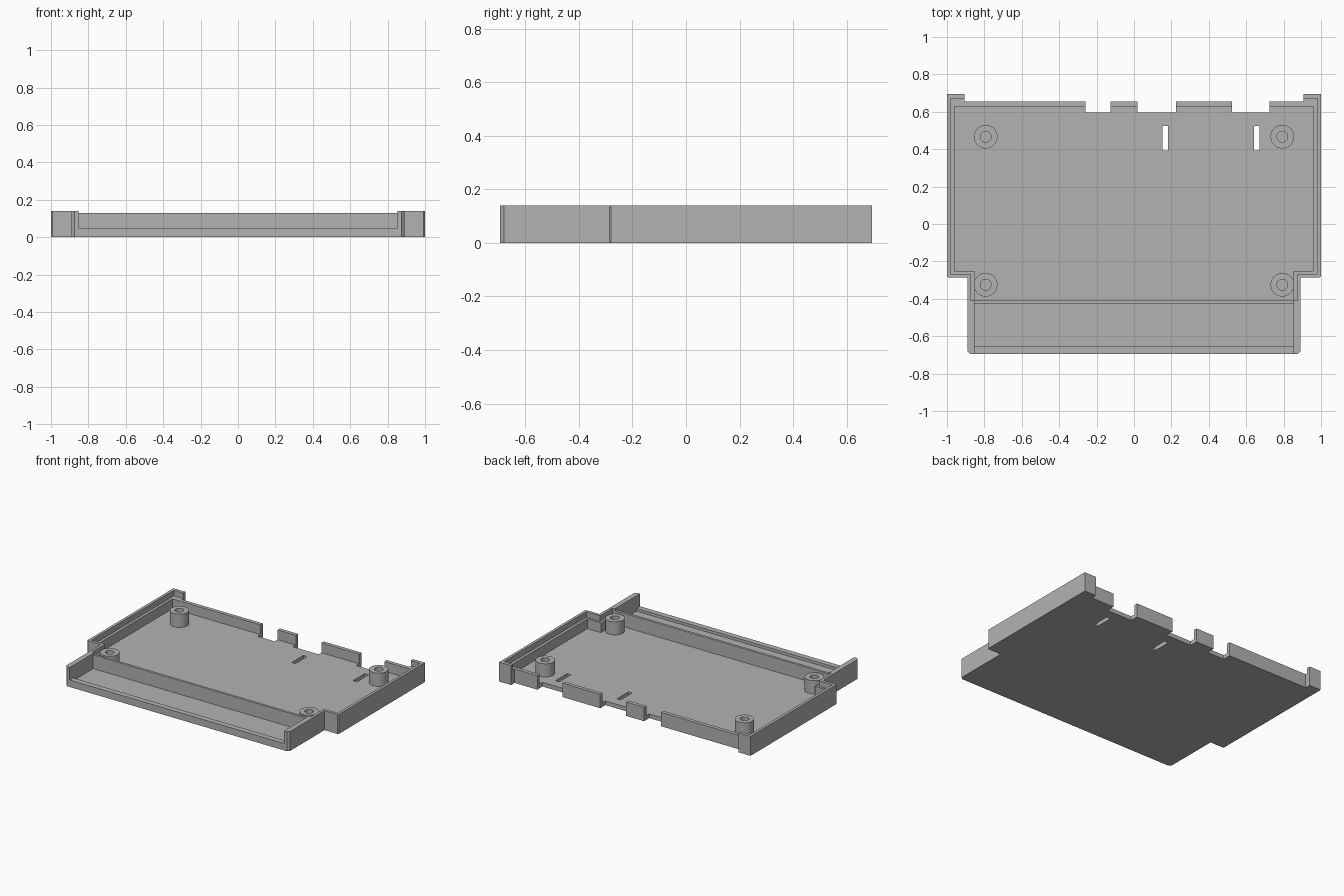
import bpy, bmesh, math

old = bpy.data.objects.get("Cube")
if old:
    bpy.data.objects.remove(old)

grey = bpy.data.materials.new("plain_grey")
grey.use_nodes = True
color = (0.45, 0.45, 0.45, 1)
grey.diffuse_color = color
grey.node_tree.nodes["Principled BSDF"].inputs["Base Color"].default_value = color


def prism(name, points, z0, z1):
    """Extrude a flat outline from z0 up to z1."""
    bm = bmesh.new()
    face = bm.faces.new([bm.verts.new((x, y, z0)) for x, y in points])
    out = bmesh.ops.extrude_face_region(bm, geom=[face])
    for v in out["geom"]:
        if isinstance(v, bmesh.types.BMVert):
            v.co.z = z1
    bmesh.ops.recalc_face_normals(bm, faces=bm.faces)
    mesh = bpy.data.meshes.new(name)
    bm.to_mesh(mesh)
    bm.free()
    mesh.materials.append(grey)
    obj = bpy.data.objects.new(name, mesh)
    bpy.context.collection.objects.link(obj)
    return obj


def mirrored(half):
    return half + [(-x, y) for x, y in reversed(half)]


def rect(x0, x1, y0, y1):
    return [(x0, y0), (x1, y0), (x1, y1), (x0, y1)]


def circle(x, y, r, n=40):
    return [(x + r * math.cos(i * math.tau / n), y + r * math.sin(i * math.tau / n))
            for i in range(n)]


def cut(obj, points, z0, z1):
    """Subtract an extruded outline from a part."""
    cutter = prism("cutter", points, z0, z1)
    mod = obj.modifiers.new("cut", "BOOLEAN")
    mod.operation = "DIFFERENCE"
    mod.solver = "EXACT"
    mod.object = cutter
    bpy.context.view_layer.objects.active = obj
    bpy.ops.object.modifier_apply(modifier=mod.name)
    bpy.data.objects.remove(cutter)


FLOOR, LEDGE, TOP, ABOVE = 0.03, 0.10, 0.14, 0.3

# Stepped tray body with softened front corners
tray = prism("tray", mirrored([
    (0.906, 0.655), (0.906, 0.695), (1, 0.695), (1, -0.28), (0.993, -0.287),
    (0.89, -0.287), (0.89, -0.68), (0.875, -0.695)]), 0, TOP)

# Main pocket, then the wider lip recess that also lowers the back wall
cut(tray, mirrored([(0.96, 0.628), (0.96, -0.25), (0.853, -0.25), (0.853, -0.41)]),
    FLOOR, ABOVE)
cut(tray, mirrored([(0.906, 0.75), (0.906, 0.67), (0.98, 0.67), (0.98, -0.266),
                    (0.871, -0.266), (0.871, -0.41)]), LEDGE, ABOVE)

# Front compartment, low front wall and partition top
cut(tray, rect(-0.853, 0.853, -0.655, -0.428), FLOOR, ABOVE)
cut(tray, rect(-0.853, 0.853, -0.8, -0.428), 0.05, ABOVE)
cut(tray, rect(-0.853, 0.853, -0.44, -0.4), 0.128, ABOVE)

# Connector notches through the back edge
for x0, x1 in [(-0.26, -0.125), (0.02, 0.224), (0.524, 0.725)]:
    cut(tray, rect(x0, x1, 0.596, 0.8), -0.1, ABOVE)

# Narrow slots through the floor
for x in (0.167, 0.656):
    cut(tray, rect(x - 0.015, x + 0.015, 0.393, 0.525), -0.1, 0.1)

# Four hollow screw posts
for side, sx in (("left", 1), ("right", -1)):
    for end, y in (("back", 0.467), ("front", -0.325)):
        post = prism(f"{end}_{side}_screw_post", circle(sx * 0.793, y, 0.063),
                     FLOOR - 0.01, 0.125)
        cut(post, circle(sx * 0.793, y, 0.029), FLOOR + 0.005, ABOVE)
        bpy.ops.object.select_all(action="DESELECT")
        post.select_set(True)
        bpy.context.view_layer.objects.active = post
        bpy.ops.object.shade_smooth_by_angle(angle=math.radians(30))
